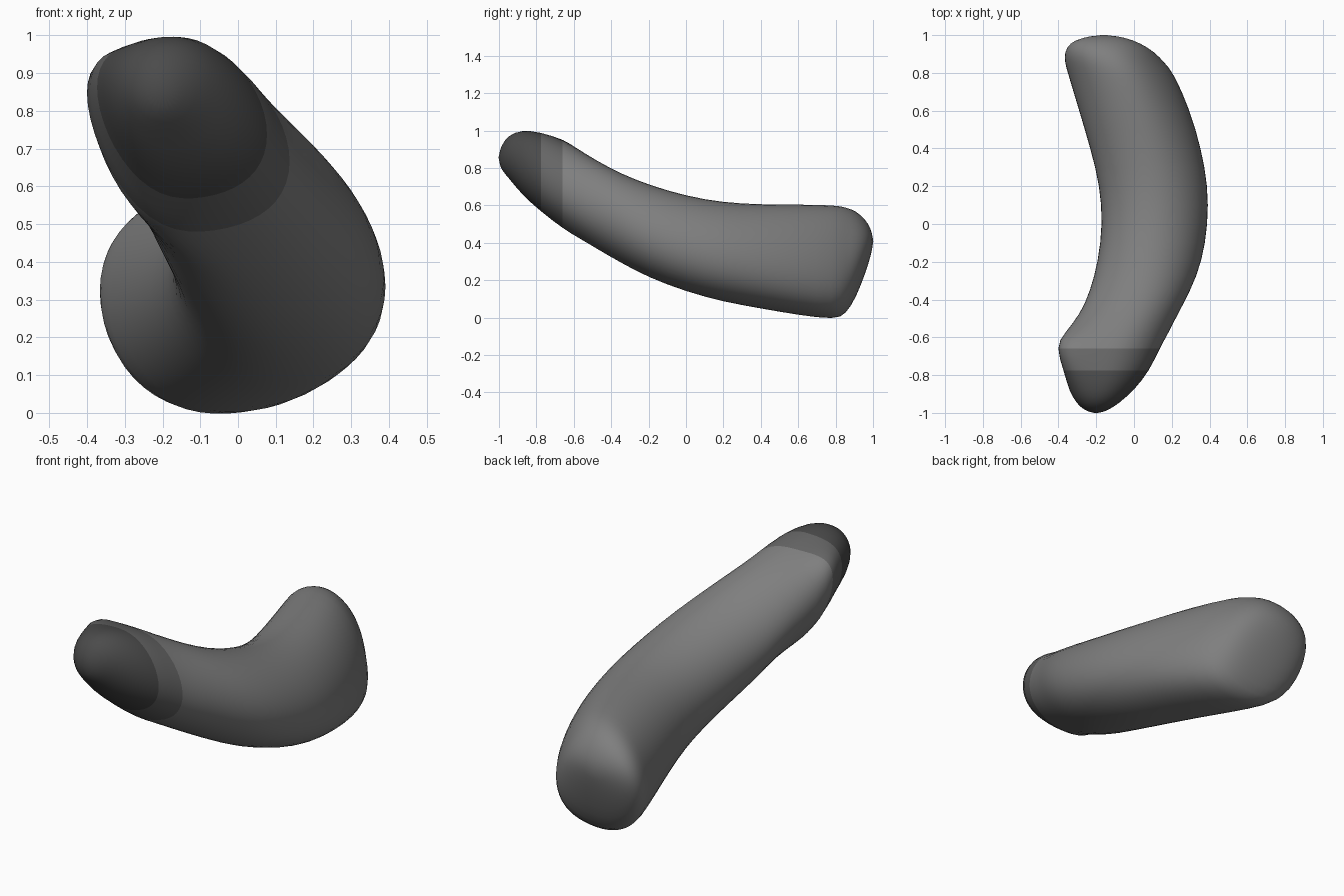
import bpy, bmesh, math

if "Cube" in bpy.data.objects:
    bpy.data.objects.remove(bpy.data.objects["Cube"])

# Cross-sections: y, x min, x max, z min, z max, lift of left side, drop of right side
SECTIONS = [
    (-0.988, -0.26, -0.14, 0.79, 0.92, 0, 0),
    (-0.95, -0.305, -0.08, 0.75, 0.975, 0, 0),
    (-0.88, -0.345, 0.00, 0.66, 1.003, 0.15, 0.15),
    (-0.78, -0.37, 0.08, 0.57, 0.992, 0.4, 0.2),
    (-0.65, -0.415, 0.14, 0.47, 0.945, 0.65, 0.2),
    (-0.58, -0.37, 0.18, 0.43, 0.90, 0.5, 0.2),
    (-0.48, -0.285, 0.23, 0.37, 0.84, 0.25, 0.15),
    (-0.35, -0.23, 0.30, 0.295, 0.77, 0, 0.12),
    (-0.20, -0.19, 0.36, 0.215, 0.71, 0, 0.15),
    (0.00, -0.165, 0.392, 0.14, 0.65, 0, 0.15),
    (0.20, -0.18, 0.392, 0.085, 0.615, 0, 0.15),
    (0.40, -0.23, 0.355, 0.05, 0.605, 0, 0.2),
    (0.60, -0.29, 0.297, 0.015, 0.605, 0, 0.25),
    (0.80, -0.35, 0.21, -0.01, 0.602, 0, 0.3),
    (0.855, -0.366, 0.16, 0.02, 0.59, 0, 0.3),
    (0.91, -0.368, 0.11, 0.11, 0.57, 0, 0.25),
    (0.96, -0.34, 0.03, 0.24, 0.525, 0, 0.1),
    (0.988, -0.27, -0.05, 0.33, 0.475, 0, 0),
]
TIPS = [(-0.20, -1.005, 0.855), (-0.16, 1.004, 0.41)]
SIDES = 24
GROW = 1.012  # offsets the slight shrinking of the subdivision


def ring(bm, y, x0, x1, z0, z1, lift, drop):
    cx, cz = (x0 + x1) / 2, (z0 + z1) / 2
    a, b = (x1 - x0) / 2 * GROW, (z1 - z0) / 2 * GROW
    verts = []
    for i in range(SIDES):
        t = 2 * math.pi * i / SIDES
        c, s = math.cos(t), math.sin(t)
        skew = (lift if c < 0 else -drop) * c * c
        verts.append(bm.verts.new((cx + a * c, y, cz + b * (s + skew))))
    return verts


def grey(name, value):
    mat = bpy.data.materials.new(name)
    mat.diffuse_color = (value, value, value, 1)
    mat.use_nodes = True
    mat.node_tree.nodes["Principled BSDF"].inputs["Base Color"].default_value = mat.diffuse_color
    return mat


# Curved body lofted through the sections, darker towards the front tip
bm = bmesh.new()
rings = [ring(bm, *s) for s in SECTIONS]
for k, (r, s) in enumerate(zip(rings, rings[1:])):
    for i in range(SIDES):
        j = (i + 1) % SIDES
        f = bm.faces.new((r[i], r[j], s[j], s[i]))
        f.material_index = 0 if k < 3 else 1 if k < 4 else 2

# Rounded ends
for m, tip, r in zip((0, 2), TIPS, (rings[0], rings[-1])):
    v = bm.verts.new(tip)
    for i in range(SIDES):
        f = bm.faces.new((r[i], r[(i + 1) % SIDES], v))
        f.material_index = m
bmesh.ops.recalc_face_normals(bm, faces=bm.faces)
for f in bm.faces:
    f.smooth = True

mesh = bpy.data.meshes.new("curved_body")
bm.to_mesh(mesh)
bm.free()
for mat in (grey("tip_grey", 0.07), grey("mid_grey", 0.13), grey("body_grey", 0.21)):
    mesh.materials.append(mat)
body = bpy.data.objects.new("curved_body", mesh)
bpy.context.collection.objects.link(body)
sub = body.modifiers.new("smooth", 'SUBSURF')
sub.levels = sub.render_levels = 1
